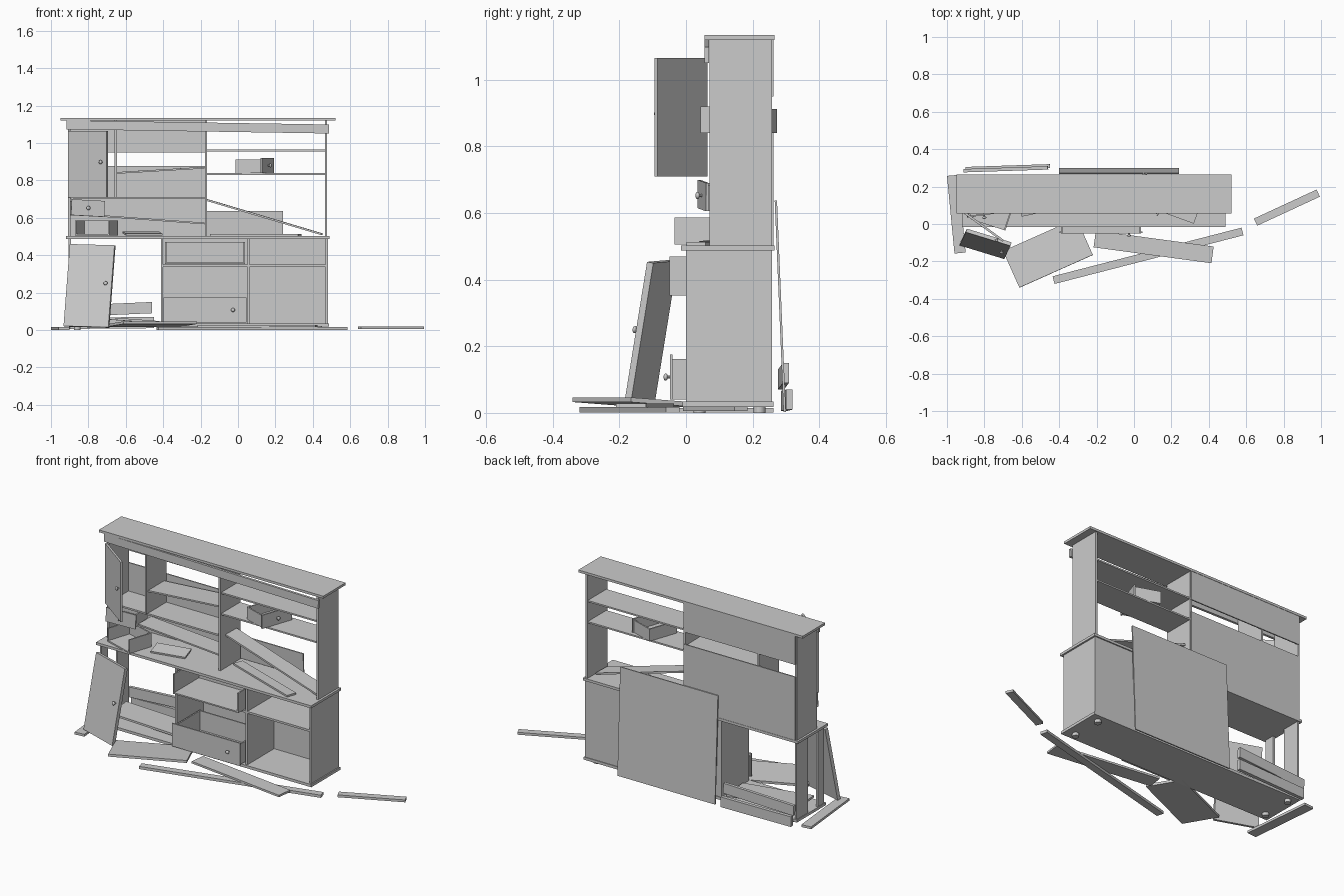
import bpy, bmesh
from math import radians
from mathutils import Matrix, Vector, Euler

if "Cube" in bpy.data.objects:
    bpy.data.objects.remove(bpy.data.objects["Cube"], do_unlink=True)

wood = bpy.data.materials.new("plain_grey")
wood.use_nodes = True
GREY = (0.6, 0.6, 0.6, 1)
wood.diffuse_color = GREY
wood.node_tree.nodes["Principled BSDF"].inputs["Base Color"].default_value = GREY


def finish(name, bm, matrix):
    mesh = bpy.data.meshes.new(name)
    bm.to_mesh(mesh)
    bm.free()
    mesh.materials.append(wood)
    ob = bpy.data.objects.new(name, mesh)
    ob.matrix_world = matrix
    bpy.context.collection.objects.link(ob)
    return ob


def place(loc, rot=(0, 0, 0)):
    return Matrix.Translation(loc) @ Euler([radians(a) for a in rot]).to_matrix().to_4x4()


def add_box(bm, lo, hi):
    lo, hi = Vector(lo), Vector(hi)
    m = Matrix.Translation((lo + hi) / 2) @ Matrix.Diagonal((*(hi - lo), 1))
    bmesh.ops.create_cube(bm, size=1, matrix=m)


def add_knob(bm, x, y, z):
    # short stem with a flattened round head, pointing to local -y
    turn = Matrix.Rotation(radians(90), 4, 'X')
    bmesh.ops.create_cone(bm, cap_ends=True, segments=10, radius1=0.005, radius2=0.005,
                          depth=0.012, matrix=Matrix.Translation((x, y - 0.006, z)) @ turn)
    r = bmesh.ops.create_uvsphere(bm, u_segments=12, v_segments=8, radius=0.011,
                                  matrix=Matrix.Translation((x, y - 0.013, z)) @ turn
                                  @ Matrix.Diagonal((1, 1, 0.6, 1)))
    for f in {f for v in r["verts"] for f in v.link_faces}:
        f.smooth = True


def span(name, lo, hi):
    bm = bmesh.new()
    add_box(bm, lo, hi)
    return finish(name, bm, Matrix())


def board(name, loc, size, rot=(0, 0, 0)):
    bm = bmesh.new()
    half = Vector(size) / 2
    add_box(bm, -half, half)
    return finish(name, bm, place(loc, rot))


def plank(name, start, end, width, thick):
    a, b = Vector(start), Vector(end)
    bm = bmesh.new()
    half = Vector(((b - a).length, width, thick)) / 2
    add_box(bm, -half, half)
    rot = (b - a).to_track_quat('X', 'Z').to_matrix().to_4x4()
    return finish(name, bm, Matrix.Translation((a + b) / 2) @ rot)


def door(name, loc, rot, w, h, t, knob):
    # hinge edge at local x = 0, bottom at z = 0
    bm = bmesh.new()
    add_box(bm, (0, -t / 2, 0), (w, t / 2, h))
    if knob:
        add_knob(bm, w - 0.03, -t / 2, h * 0.53)
    return finish(name, bm, place(loc, rot))


def drawer(name, loc, rot, w, d, h, front=True, knob_x=0):
    # open-topped box, front at local y = 0
    t = 0.008
    bm = bmesh.new()
    x = w / 2 - t
    add_box(bm, (-x, 0, 0), (x, d, t))
    add_box(bm, (-x, d - t, t), (x, d, h * 0.9))
    for s in (-1, 1):
        e = sorted((s * x, s * (x - t)))
        add_box(bm, (e[0], 0, t), (e[1], d - t, h * 0.9))
    if front:
        add_box(bm, (-w / 2, -t, 0), (w / 2, 0, h))
        add_knob(bm, knob_x, -t, h / 2)
    return finish(name, bm, place(loc, rot))


# Lower carcass
span("base_board", (-0.91, -0.01, 0.018), (0.487, 0.262, 0.034))
span("counter_top", (-0.92, -0.015, 0.488), (0.49, 0.265, 0.503))
for i, (x, y) in enumerate([(-0.86, 0.04), (-0.86, 0.22), (0.43, 0.04), (0.43, 0.22)]):
    bm = bmesh.new()
    bmesh.ops.create_cone(bm, cap_ends=True, segments=16, radius1=0.018, radius2=0.018, depth=0.018)
    finish(f"foot_{i + 1}", bm, place((x, y, 0.009)))
for name, x in (("lower_left_divider", -0.412), ("lower_right_divider", 0.05), ("lower_side", 0.468)):
    span(name, (x, 0, 0.034), (x + 0.012, 0.258, 0.488))
span("broken_side_back_strip", (-0.906, 0.15, 0.034), (-0.894, 0.258, 0.488))
span("broken_side_front_strip", (-0.906, 0, 0.034), (-0.894, 0.06, 0.488))
span("lower_shelf", (-0.4, 0.0, 0.338), (0.468, 0.25, 0.35))
span("lower_back", (-0.41, 0.25, 0.034), (0.475, 0.258, 0.488))

# Large drawers, the upper one without its front
drawer("upper_large_drawer", (-0.177, -0.05, 0.353), (0, 0, 0), 0.445, 0.24, 0.13, front=False)
drawer("lower_large_drawer", (-0.177, -0.04, 0.04), (0, 0, 0), 0.445, 0.24, 0.135, knob_x=0.15)

# Upper carcass
span("top_board", (-0.95, 0.055, 1.12), (0.52, 0.265, 1.134))
board("cornice", (-0.215, 0.062, 1.086), (1.405, 0.014, 0.048), (0, 0.9, 0))
for name, x, z in (("upper_left_side", -0.908, 0.503), ("upper_right_side", 0.465, 0.503),
                   ("upper_middle_divider", -0.177, 0.503), ("cupboard_divider", -0.66, 0.71)):
    span(name, (x, 0.07, z), (x + 0.012, 0.258, 1.12))
for i, z in enumerate((0.83, 0.955)):
    span(f"right_shelf_{i + 1}", (-0.17, 0.08, z), (0.468, 0.255, z + 0.009))
span("left_shelf", (-0.9, 0.08, 0.7), (-0.17, 0.255, 0.71))
span("upper_back_low", (-0.9, 0.256, 0.503), (-0.17, 0.263, 0.878))
span("upper_back_high", (-0.9, 0.256, 0.95), (-0.17, 0.263, 1.12))

# Broken shelves and loose pieces inside the upper part
plank("slipped_shelf", (-0.65, 0.16, 0.84), (-0.18, 0.17, 0.868), 0.15, 0.009)
plank("sagging_shelf", (-0.73, 0.17, 0.61), (-0.18, 0.17, 0.57), 0.12, 0.009)
plank("diagonal_plank", (-0.165, 0.17, 0.695), (0.45, 0.15, 0.512), 0.1, 0.01)
plank("counter_plank", (-0.14, 0.2, 0.508), (0.33, 0.03, 0.508), 0.06, 0.01)
door("loose_drawer_front", (-0.6, 0.04, 0.51), (-82, 0, 12), 0.2, 0.09, 0.01, False)

# Small drawers
drawer("tilted_small_drawer", (-0.805, 0.055, 0.61), (0, 3, 8), 0.18, 0.15, 0.085)
drawer("small_drawer_on_counter", (-0.78, -0.005, 0.505), (0, 0, -18), 0.21, 0.15, 0.09, front=False)
drawer("small_drawer_on_shelf", (0.153, 0.14, 0.84), (0, 0, 71), 0.2, 0.143, 0.08)

# Doors
door("open_upper_door", (-0.906, 0.06, 0.71), (0, 0, -36), 0.255, 0.355, 0.012, True)
door("leaning_lower_door", (-0.93, -0.105, 0.02), (-10, 1.5, -17), 0.25, 0.445, 0.02, True)
board("fallen_lower_door", (-0.46, -0.155, 0.032), (0.43, 0.215, 0.014), (-4, 0, 24))

# Back panel resting against the rear
board("leaning_back_panel", (-0.08, 0.283, 0.32), (0.64, 0.007, 0.635), (2.4, 0, 0))

# Fallen planks: start, end, width, thickness
fallen = [((-0.43, -0.3, 0.009), (0.58, -0.04, 0.009), 0.042, 0.016),
          ((0.65, 0.01, 0.012), (0.985, 0.165, 0.012), 0.042, 0.014),
          ((-0.21, -0.08, 0.022), (0.42, -0.165, 0.022), 0.09, 0.012),
          ((-0.97, 0.26, 0.008), (-0.93, -0.155, 0.008), 0.06, 0.014),
          ((-0.87, 0.12, 0.075), (-0.425, 0.15, 0.042), 0.17, 0.012),
          ((-0.91, 0.285, 0.1), (-0.46, 0.3, 0.12), 0.018, 0.06),
          ((-0.9, 0.295, 0.036), (-0.45, 0.31, 0.04), 0.02, 0.06)]
for i, args in enumerate(fallen):
    plank(f"fallen_plank_{i + 1}", *args)
